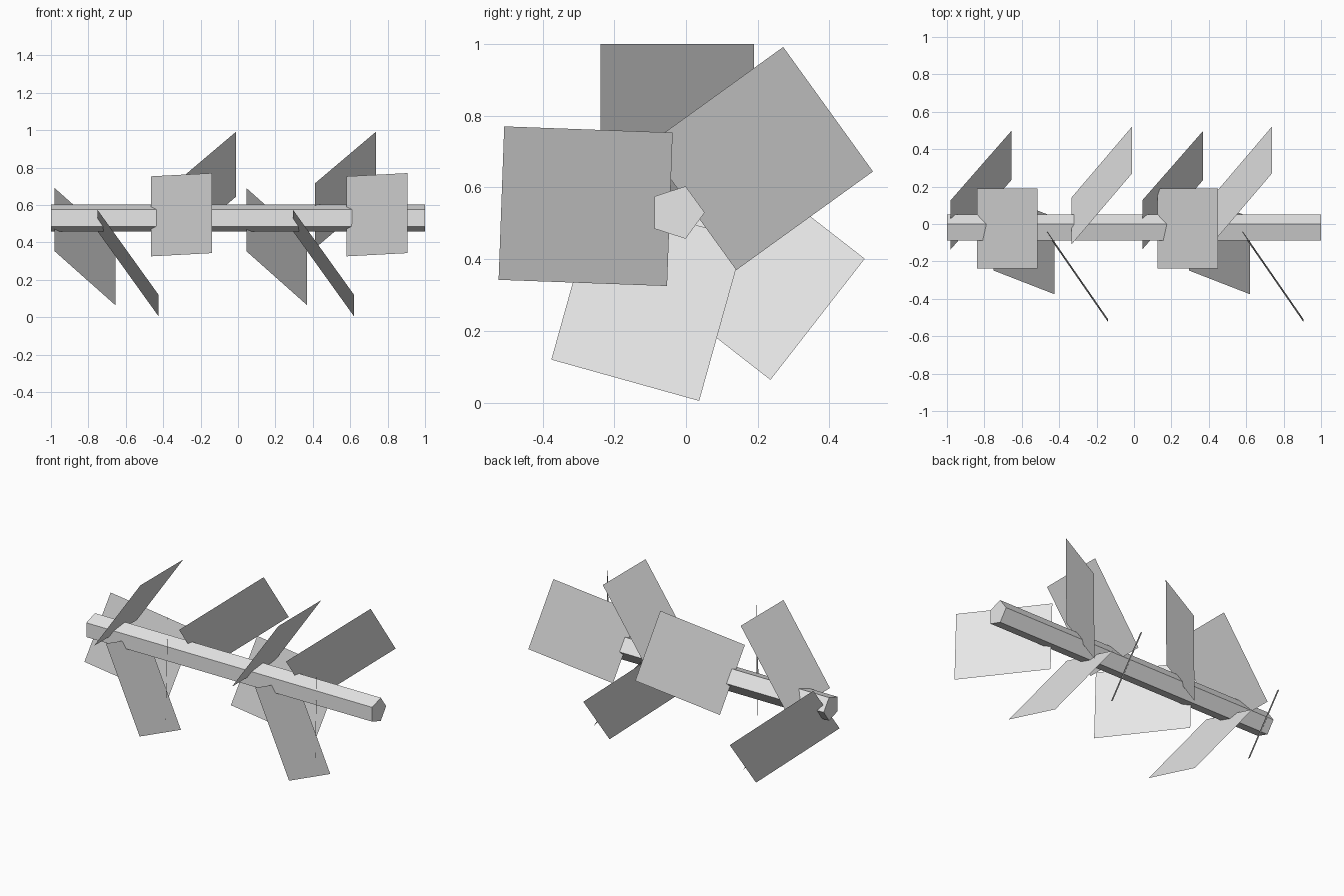
import bpy, bmesh, math
from mathutils import Vector

cube = bpy.data.objects.get("Cube")
if cube:
    bpy.data.objects.remove(cube, do_unlink=True)

# One plain grey for everything
grey = bpy.data.materials.new("light grey")
grey.use_nodes = True
grey.diffuse_color = (0.8, 0.8, 0.8, 1)
grey.node_tree.nodes["Principled BSDF"].inputs["Base Color"].default_value = grey.diffuse_color

AXIS = Vector((0, -0.025, 0.53))   # centre line of the shaft
RADIUS = 0.077
REACH, PITCH, WIDTH = 0.47, 0.325, 0.428   # outward reach, lean along x, plate width


def add_object(name, bm):
    mesh = bpy.data.meshes.new(name)
    bm.to_mesh(mesh)
    bm.free()
    mesh.materials.append(grey)
    obj = bpy.data.objects.new(name, mesh)
    bpy.context.collection.objects.link(obj)


# Five-sided shaft along x
bm = bmesh.new()
ring = [bm.verts.new(AXIS + Vector((-1, RADIUS * math.cos(a), RADIUS * math.sin(a))))
        for a in (i * math.tau / 5 for i in range(5))]
cap = bm.faces.new(ring)
side = bmesh.ops.extrude_face_region(bm, geom=[cap], use_keep_orig=True)
bmesh.ops.translate(bm, vec=(2, 0, 0),
                    verts=[v for v in side["geom"] if isinstance(v, bmesh.types.BMVert)])
bmesh.ops.recalc_face_normals(bm, faces=bm.faces)
add_object("shaft", bm)


def paddle(name, x, y, z, degrees):
    """Thin sheet leaning along x as it runs outward from the shaft."""
    a = math.radians(degrees)
    root = Vector((x, y, z))
    tip = root + Vector((PITCH, REACH * math.cos(a), REACH * math.sin(a)))
    half = Vector((0, -math.sin(a), math.cos(a))) * WIDTH / 2
    bm = bmesh.new()
    bm.faces.new([bm.verts.new(p) for p in (root - half, tip - half, tip + half, root + half)])
    add_object(name, bm)


# Paddles: name, root y and z, angle round the shaft, root x on each turn
PADDLES = [
    ("top_paddle", -0.025, 0.53, 90, (-0.84, 0.125)),
    ("front_paddle", -0.045, 0.539, 177.9, (-0.465, 0.58)),
    ("lower_front_paddle", -0.043, 0.515, 254.4, (-0.75, 0.295)),
    ("lower_back_paddle", -0.004, 0.521, 322.1, (-0.98, 0.045)),
    ("upper_back_paddle", 0.015, 0.543, 35.8, (-0.335, 0.413)),
]
for name, y, z, degrees, starts in PADDLES:
    for turn, x in zip(("first", "second"), starts):
        paddle(f"{name}_{turn}", x, y, z, degrees)
